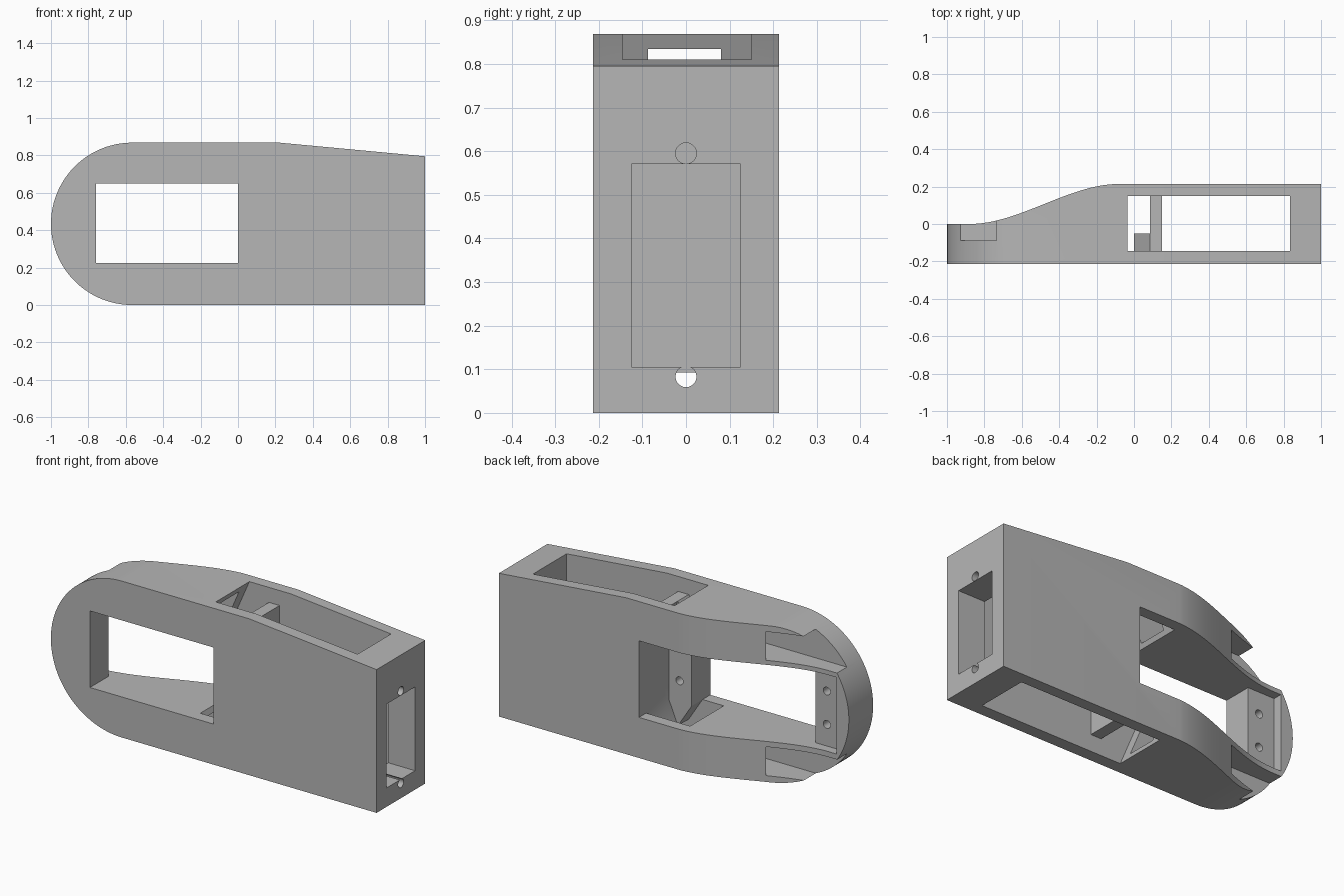
import bpy, bmesh, math
from mathutils import Matrix

cube = bpy.data.objects.get("Cube")
if cube:
    bpy.data.objects.remove(cube, do_unlink=True)

grey = bpy.data.materials.new("plain grey")
grey.use_nodes = True
COLOUR = (0.47, 0.47, 0.47, 1)
grey.diffuse_color = COLOUR
for node in grey.node_tree.nodes:
    if node.type == "BSDF_PRINCIPLED":
        node.inputs["Base Color"].default_value = COLOUR


def finish(name, bm):
    bmesh.ops.recalc_face_normals(bm, faces=bm.faces[:])
    mesh = bpy.data.meshes.new(name)
    bm.to_mesh(mesh)
    bm.free()
    mesh.materials.append(grey)
    ob = bpy.data.objects.new(name, mesh)
    bpy.context.collection.objects.link(ob)
    return ob


def prism(name, points, low, high, axis="y"):
    """Extrude an (x, z) outline along y, or an (x, y) outline along z."""
    bm = bmesh.new()
    place = (lambda a, b, t: (a, t, b)) if axis == "y" else (lambda a, b, t: (a, b, t))
    face = bm.faces.new([bm.verts.new(place(a, b, low)) for a, b in points])
    new = bmesh.ops.extrude_face_region(bm, geom=[face])["geom"]
    step = place(0, 0, high - low)
    bmesh.ops.translate(bm, vec=step, verts=[v for v in new if isinstance(v, bmesh.types.BMVert)])
    return finish(name, bm)


def box(name, x, y, z):
    return prism(name, [(x[0], z[0]), (x[1], z[0]), (x[1], z[1]), (x[0], z[1])], *y)


def rod(name, centre, radius, depth, axis):
    bm = bmesh.new()
    turn = Matrix.Rotation(math.pi / 2, 4, "Y" if axis == "x" else "X")
    bmesh.ops.create_cone(bm, cap_ends=True, segments=24, radius1=radius, radius2=radius,
                          depth=depth, matrix=Matrix.Translation(centre) @ turn)
    return finish(name, bm)


def combine(target, tool, operation):
    mod = target.modifiers.new(operation, "BOOLEAN")
    mod.operation, mod.object, mod.solver = operation, tool, "EXACT"
    tool.hide_render = True
    bpy.context.view_layer.objects.active = target
    bpy.ops.object.modifier_apply(modifier=mod.name)
    bpy.data.objects.remove(tool, do_unlink=True)


# Side outline: rounded end, flat top, sloping shoulder
R = 0.434
outline = [(1, 0), (1, 0.795), (0.22, 2 * R)]
for i in range(49):
    a = math.pi / 2 + math.pi * i / 48
    outline.append((R - 1 + R * math.cos(a), R + R * math.sin(a)))
body = prism("arm_body", outline, -0.213, 0.213)

# Plan outline: back face sweeps down to the thin rounded end
plan = [(-1.1, -0.3), (1.1, -0.3), (1.1, 0.3), (-0.08, 0.3)]
for i in range(33):
    t = 1 - i / 32
    plan.append((-0.88 + 0.8 * t, 0.214 * t * t * (3 - 2 * t)))
plan.append((-1.1, 0))
combine(body, prism("plan_cutter", plan, -0.2, 1.2, "z"), "INTERSECT")

# Vertical bay with a slanted inner end
bay = [(0.835, -0.1), (0.835, 1), (-0.035, 1), (-0.035, 0.868), (-0.13, 0.65),
       (-0.13, 0.225), (-0.035, 0), (-0.035, -0.1)]
combine(body, prism("bay_cutter", bay, -0.145, 0.15), "DIFFERENCE")

# Partition and mounting post inside the bay
post = [(0, 0.225), (0, 0.65), (0.085, 0.785), (0.15, 0.785), (0.15, 0.093), (0.085, 0.093)]
combine(body, prism("mounting_post", post, -0.18, -0.05), "UNION")
wall = [(0.14, 0.225), (0.14, 0.65), (0.085, 0.785), (0.15, 0.785), (0.15, 0.093), (0.085, 0.093)]
combine(body, prism("partition", wall, -0.1, 0.18), "UNION")

# Window, recessed seat, end opening
combine(body, box("window_cutter", (-0.76, 0), (-0.4, 0.4), (0.225, 0.65)), "DIFFERENCE")
combine(body, box("seat_cutter", (-0.925, 0.14), (-0.05, 0.4), (0.225, 0.65)), "DIFFERENCE")
combine(body, box("end_cutter", (0.75, 1.1), (-0.125, 0.125), (0.105, 0.57)), "DIFFERENCE")

# Channels along both rails, breaking out near the rounded end
for z in ((0.035, 0.195), (0.675, 0.834)):
    combine(body, box("channel_cutter", (-1.1, -0.01), (-0.087, 0.08), z), "DIFFERENCE")

# Screw holes in the end wall and the seat faces
for z in (0.083, 0.595):
    combine(body, rod("end_hole", (0.93, 0, z), 0.024, 0.3, "x"), "DIFFERENCE")
for x in (-0.83, 0.075):
    for z in (0.345, 0.53):
        combine(body, rod("seat_hole", (x, -0.06, z), 0.022, 0.18, "y"), "DIFFERENCE")

bpy.ops.object.select_all(action="DESELECT")
body.select_set(True)
bpy.context.view_layer.objects.active = body
bpy.ops.object.shade_smooth_by_angle(angle=math.radians(25))
